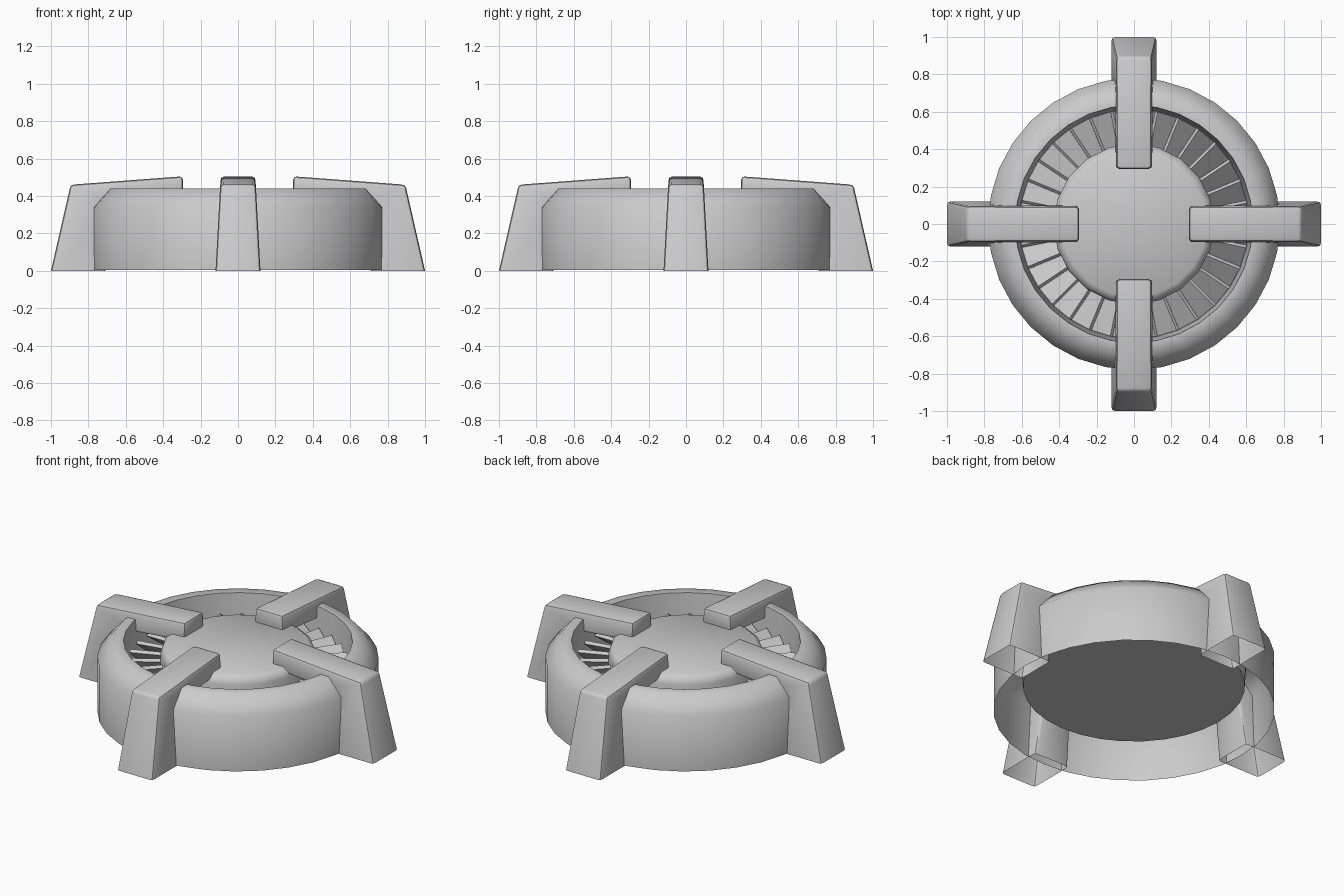
import bpy, bmesh
from math import sin, cos, pi, radians
from mathutils import Matrix

cube = bpy.data.objects.get("Cube")
if cube:
    bpy.data.objects.remove(cube, do_unlink=True)

grey = bpy.data.materials.new("plain_grey")
grey.use_nodes = True
grey.diffuse_color = (0.6, 0.6, 0.6, 1)
grey.node_tree.nodes["Principled BSDF"].inputs["Base Color"].default_value = (0.6, 0.6, 0.6, 1)


def finish(name, bm, angle=None):
    """Turn a bmesh into a named grey object, smooth below the given angle."""
    mesh = bpy.data.meshes.new(name)
    bm.to_mesh(mesh)
    bm.free()
    mesh.materials.append(grey)
    obj = bpy.data.objects.new(name, mesh)
    bpy.context.collection.objects.link(obj)
    if angle:
        bpy.ops.object.select_all(action='DESELECT')
        obj.select_set(True)
        bpy.context.view_layer.objects.active = obj
        bpy.ops.object.shade_smooth_by_angle(angle=radians(angle))
    return obj


def lathe(name, profile, sides, angle):
    """Spin (radius, height) points, listed from the outside bottom inward."""
    bm = bmesh.new()
    rings = []
    for r, z in profile:
        rings.append([bm.verts.new((r * cos(2 * pi * i / sides), r * sin(2 * pi * i / sides), z))
                      for i in range(sides)])
    for low, high in zip(rings, rings[1:]):
        for i in range(sides):
            k = (i + 1) % sides
            bm.faces.new((low[i], low[k], high[k], high[i]))
    bm.faces.new(rings[-1])
    return finish(name, bm, angle)


# Open-bottomed outer housing with the recessed floor
lathe("housing", [(0.78, 0.005), (0.78, 0.34), (0.69, 0.44), (0.635, 0.44),
                  (0.615, 0.16)], 32, 50)

# Raised central hub with a rounded rim
lathe("hub", [(0.43, 0.165), (0.43, 0.37), (0.42, 0.40), (0.39, 0.42)], 20, 60)


# Ring of tilted vanes between the hub and the housing
VANES = 32
bm = bmesh.new()
for i in range(VANES):
    a = 2 * pi * (i + 0.5) / VANES
    half = pi / VANES
    corners = []
    for r, side in ((0.41, -1), (0.61, -1), (0.61, 1), (0.41, 1)):
        t = side * (r * half - 0.007)
        corners.append(bm.verts.new((r * cos(a) - t * sin(a), r * sin(a) + t * cos(a),
                                     0.285 + 0.04 * side)))
    bm.faces.new(corners)
vanes = finish("vanes", bm)
thick = vanes.modifiers.new("thickness", 'SOLIDIFY')
thick.thickness = 0.02


# Tapered bracket: a leg outside the housing and an arm reaching over the hub
def bracket(name, turn):
    profile = [(1.0, 0), (0.895, 0.46), (0.295, 0.505), (0.295, 0.39), (0.66, 0.36), (0.71, 0)]
    bm = bmesh.new()
    sides = []
    for s in (-1, 1):
        sides.append([bm.verts.new((r, s * (0.12 - 0.054 * z), z)) for r, z in profile])
    right, left = sides
    bm.faces.new(right)
    bm.faces.new(left[::-1])
    for i in range(len(profile) - 1):      # underside stays open
        bm.faces.new((right[i], right[i + 1], left[i + 1], left[i]))
    bmesh.ops.recalc_face_normals(bm, faces=bm.faces)
    edges = [e for e in bm.edges if not e.is_boundary]
    bmesh.ops.bevel(bm, geom=edges, offset=0.018, segments=2, profile=0.5, affect='EDGES')
    bm.transform(Matrix.Rotation(turn, 4, 'Z'))
    return finish(name, bm, 40)


for n, name in enumerate(("left_bracket", "back_bracket", "right_bracket", "front_bracket")):
    bracket(name, n * pi / 2)
